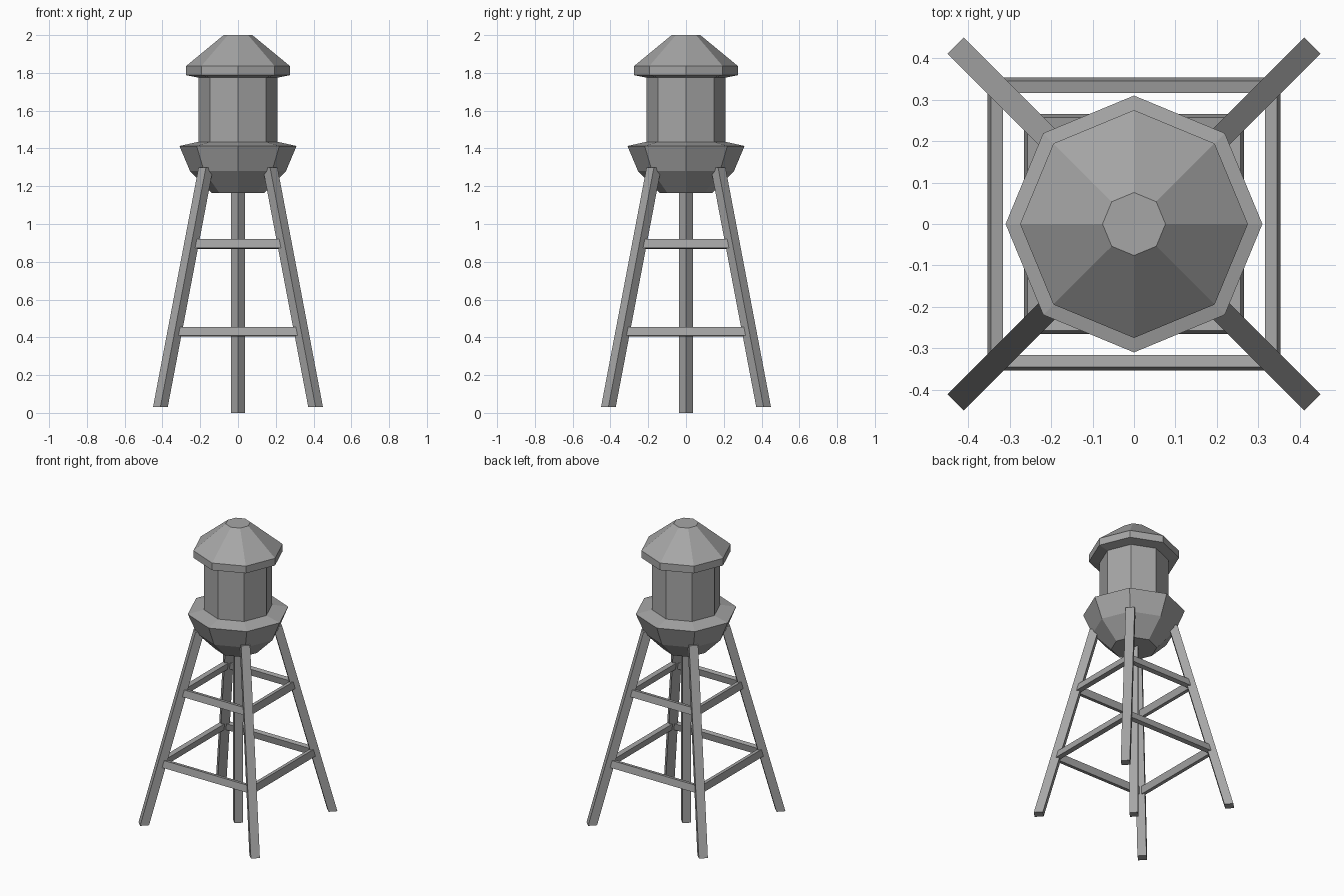
import bpy, bmesh, math
from mathutils import Matrix, Vector

cube = bpy.data.objects.get("Cube")
if cube:
    bpy.data.objects.remove(cube, do_unlink=True)

steel = bpy.data.materials.new("grey_steel")
steel.use_nodes = True
GREY = (0.38, 0.38, 0.38, 1)
steel.diffuse_color = GREY
steel.node_tree.nodes["Principled BSDF"].inputs["Base Color"].default_value = GREY


def finish(name, bm):
    bmesh.ops.recalc_face_normals(bm, faces=bm.faces[:])
    mesh = bpy.data.meshes.new(name)
    bm.to_mesh(mesh)
    bm.free()
    mesh.materials.append(steel)
    obj = bpy.data.objects.new(name, mesh)
    bpy.context.collection.objects.link(obj)
    return obj


def loft(name, sections, sides):
    """Closed solid through (centre x, centre y, z, radius) sections, corners on the axes."""
    bm = bmesh.new()
    rings = []
    for cx, cy, z, r in sections:
        angles = [math.tau * i / sides for i in range(sides)]
        rings.append([bm.verts.new((cx + r * math.cos(a), cy + r * math.sin(a), z)) for a in angles])
    for low, high in zip(rings, rings[1:]):
        for i in range(sides):
            j = (i + 1) % sides
            bm.faces.new((low[i], low[j], high[j], high[i]))
    bm.faces.new(rings[0][::-1])
    bm.faces.new(rings[-1])
    return finish(name, bm)


def lathe(name, profile):
    return loft(name, [(0, 0, z, r) for r, z in profile], 8)


# Octagonal tank, bowl and roof
lathe("bowl", [(0.14, 1.165), (0.254, 1.28), (0.31, 1.413), (0.21, 1.435)])
lathe("tank", [(0.21, 1.42), (0.21, 1.785)])
lathe("roof", [(0.21, 1.775), (0.275, 1.788), (0.275, 1.836), (0.076, 2.0)])

# Central riser pipe
loft("riser_pipe", [(0, 0, 0, 0.037), (0, 0, 1.2, 0.037)], 4)

# Splayed legs
FOOT, FOOT_Z, SLOPE = 0.411, 0.03, 0.19


def leg_offset(z):
    return FOOT - SLOPE * (z - FOOT_Z)


for side_y, depth in ((-1, "front"), (1, "back")):
    for side_x, side in ((-1, "right"), (1, "left")):
        loft(f"{depth}_{side}_leg",
             [(side_x * leg_offset(z), side_y * leg_offset(z), z, 0.039) for z in (FOOT_Z, 1.3)], 4)

# Cross beams, tilted to match the lean of the legs
for level, z in (("lower", 0.43), ("upper", 0.894)):
    reach = leg_offset(z)
    for turn, side in enumerate(("front", "left", "back", "right")):
        place = (Matrix.Rotation(turn * math.pi / 2, 4, "Z")
                 @ Matrix.Translation((0, -reach, z))
                 @ Matrix.Rotation(-math.atan(SLOPE), 4, "X")
                 @ Matrix.Diagonal((2 * reach - 0.02, 0.03, 0.047, 1)))
        bm = bmesh.new()
        bmesh.ops.create_cube(bm, size=1, matrix=place)
        finish(f"{level}_{side}_beam", bm)
